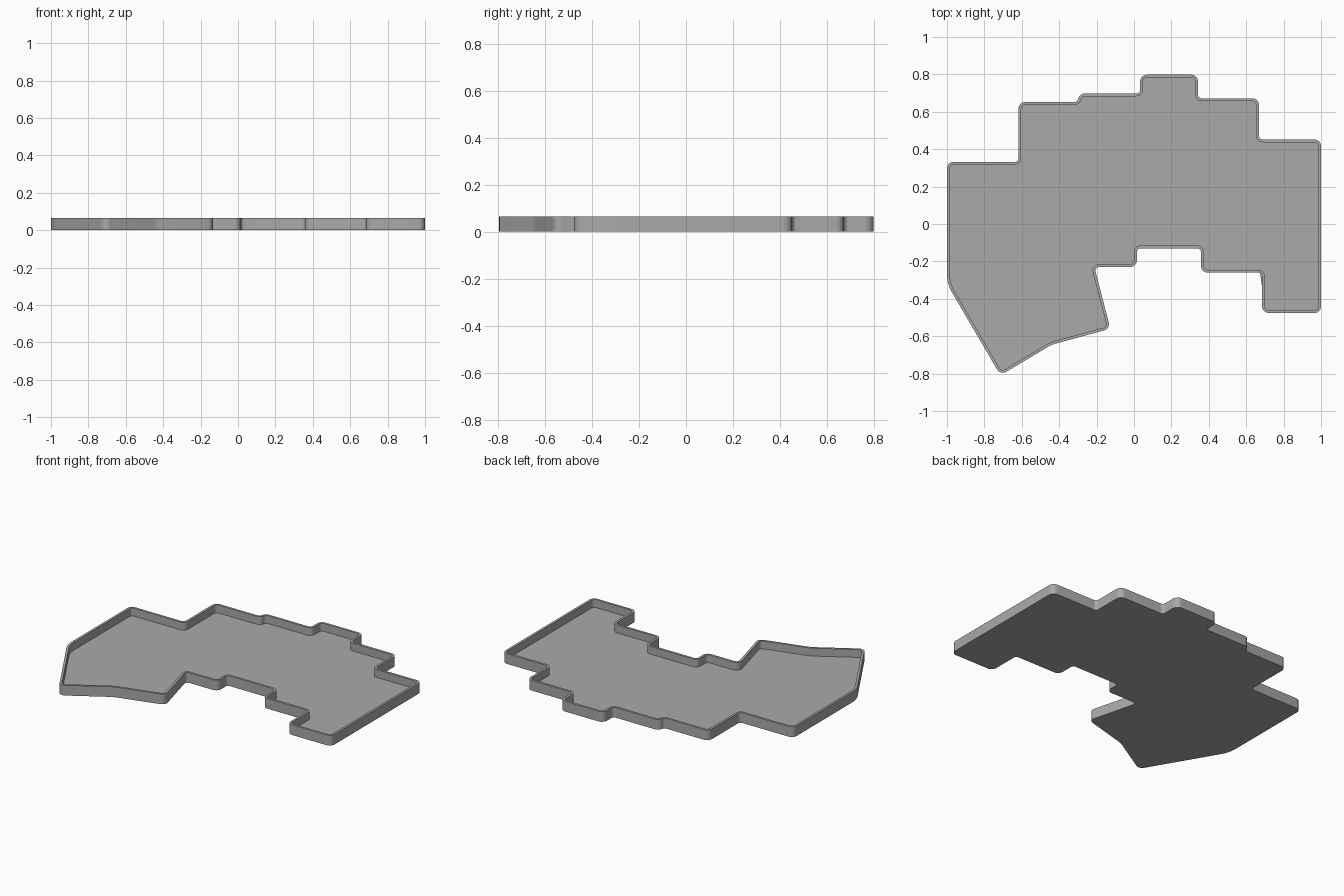
import bpy
import bmesh
from math import tan
from mathutils import Vector, Matrix

HEIGHT, FLOOR, WALL = 0.066, 0.015, 0.015
CONVEX_RADIUS, CONCAVE_RADIUS, SOFT_RADIUS = 0.036, 0.02, 0.2
ARC_STEPS = 8

default_cube = bpy.data.objects.get("Cube")
if default_cube:
    bpy.data.objects.remove(default_cube, do_unlink=True)


def make_material(name, colour):
    material = bpy.data.materials.new(name)
    material.use_nodes = True
    material.diffuse_color = colour
    shader = material.node_tree.nodes["Principled BSDF"]
    shader.inputs["Base Color"].default_value = colour
    shader.inputs["Roughness"].default_value = 0.6
    return material


def rounded_loops(corners, wall):
    """Round every corner; return the outer loop and the loop inset by the wall."""
    outer, inner = [], []
    points = [Vector(c) for c in corners]
    for i, corner in enumerate(points):
        d_in = (corner - points[i - 1]).normalized()
        d_out = (points[(i + 1) % len(points)] - corner).normalized()
        turn = -d_in.angle_signed(d_out)          # positive is a left turn
        side = 1 if turn > 0 else -1
        radius = CONVEX_RADIUS if side > 0 else CONCAVE_RADIUS
        if abs(turn) < 0.6:                       # shallow bends are softer
            radius = SOFT_RADIUS
        normal = Vector((d_in.y, -d_in.x))        # points out of the tray
        start = corner - d_in * radius * tan(abs(turn) / 2)
        centre = start - normal * radius * side
        for k in range(ARC_STEPS + 1):
            n = Matrix.Rotation(turn * k / ARC_STEPS, 2) @ normal
            p = centre + n * radius * side
            outer.append(p)
            inner.append(p - n * wall)
    return outer, inner


def build_tray(name, corners, material):
    outer, inner = rounded_loops(corners, WALL)
    bm = bmesh.new()

    def ring(loop, z):
        return [bm.verts.new((p.x, p.y, z)) for p in loop]

    # Rings run from the underside, up the wall, over the rim, down to the floor
    rings = [ring(outer, 0), ring(outer, HEIGHT),
             ring(inner, HEIGHT), ring(inner, FLOOR)]
    for low, high in zip(rings, rings[1:]):
        for i in range(len(low)):
            j = (i + 1) % len(low)
            bm.faces.new((low[i], low[j], high[j], high[i]))
    caps = [bm.faces.new(rings[0][::-1]), bm.faces.new(rings[-1])]
    bmesh.ops.triangulate(bm, faces=caps)
    bmesh.ops.recalc_face_normals(bm, faces=bm.faces)

    mesh = bpy.data.meshes.new(name)
    bm.to_mesh(mesh)
    bm.free()
    mesh.materials.append(material)
    tray = bpy.data.objects.new(name, mesh)
    bpy.context.collection.objects.link(tray)
    bpy.ops.object.select_all(action="DESELECT")
    tray.select_set(True)
    bpy.context.view_layer.objects.active = tray
    bpy.ops.object.shade_smooth_by_angle(angle=0.6)
    return tray


# Angled lower-left lobe, then stair steps along the front and back edges
lobe = [(-1, -.32), (-.714, -.809), (-.44, -.645), (-.126, -.56), (-.212, -.23)]


def stairs(x_levels, y_levels):
    """Alternate level runs and upright steps: each x joins two y levels."""
    path = []
    for x, y_before, y_after in zip(x_levels, y_levels, y_levels[1:]):
        path += [(x, y_before), (x, y_after)]
    return path


front_steps = stairs([.015, .358, .685], [-.23, -.13, -.26, -.476])
back_steps = stairs([1, .668, .342, .033, -.298, -.618],
                    [-.476, .452, .672, .798, .698, .652, .332])
outline = lobe + front_steps + back_steps + [(-1, .332)]

grey = make_material("plain grey", (0.4, 0.4, 0.4, 1))
build_tray("case_tray", outline, grey)
